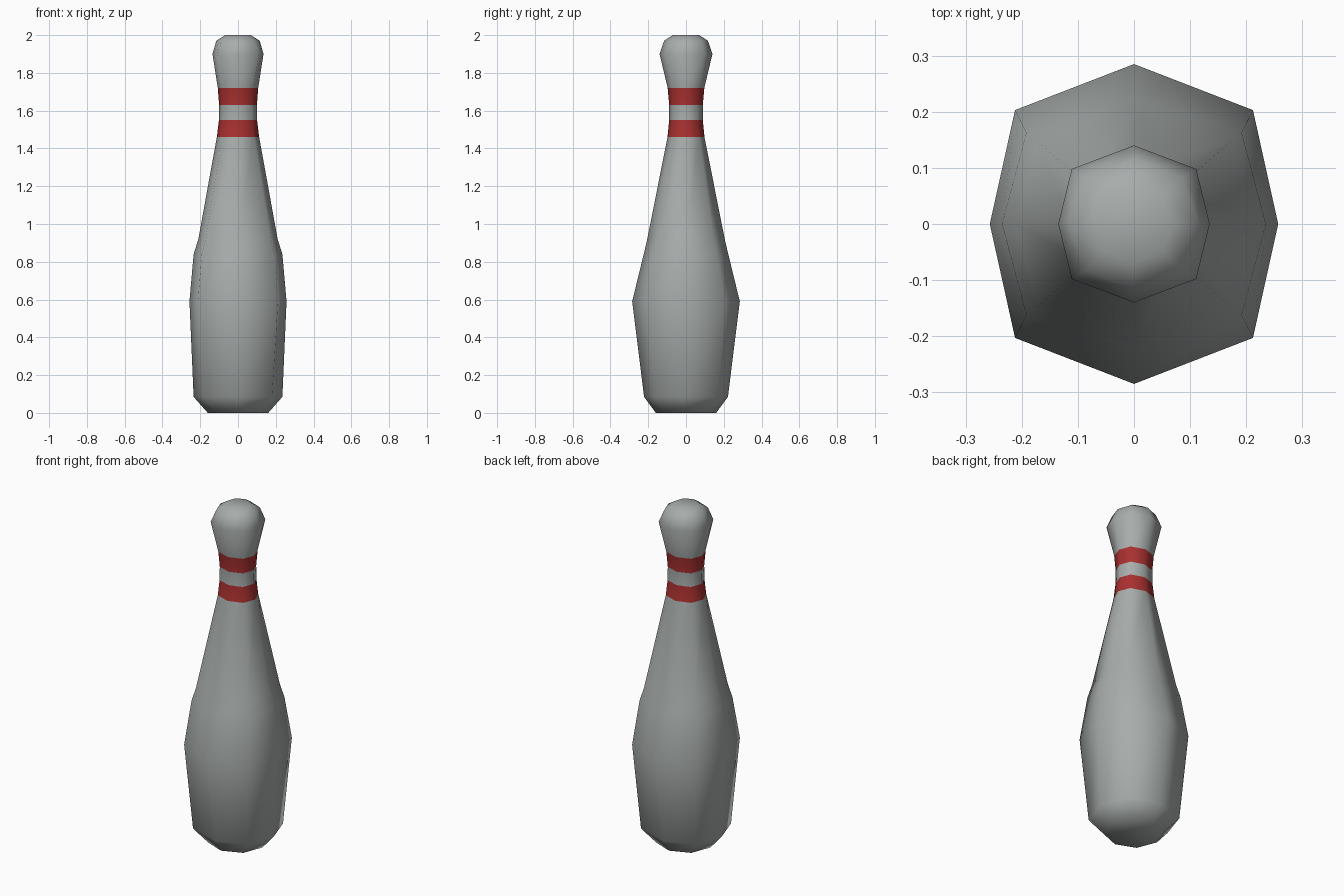
import bpy, bmesh

if "Cube" in bpy.data.objects:
    bpy.data.objects.remove(bpy.data.objects["Cube"])

def material(name, rgb):
    m = bpy.data.materials.new(name)
    m.diffuse_color = (*rgb, 1)
    m.use_nodes = True
    m.node_tree.nodes["Principled BSDF"].inputs["Base Color"].default_value = m.diffuse_color
    return m

# Eight-sided rings: height, side radius (x), front/back radius (y), diagonal corner (x, y)
rings = [
    (0.00, 0.160, 0.160, 0.115, 0.115),
    (0.085, 0.235, 0.222, 0.180, 0.165),
    (0.59, 0.257, 0.285, 0.212, 0.203),
    (0.84, 0.235, 0.224, 0.192, 0.162),
    (0.92, 0.210, 0.205, 0.172, 0.147),
    (1.46, 0.112, 0.098, 0.084, 0.070),
    (1.55, 0.101, 0.089, 0.076, 0.064),
    (1.63, 0.100, 0.089, 0.075, 0.064),
    (1.72, 0.107, 0.097, 0.081, 0.069),
    (1.90, 0.135, 0.140, 0.111, 0.098),
    (1.97, 0.115, 0.116, 0.086, 0.082),
    (2.00, 0.068, 0.070, 0.050, 0.049),
]

# Pin body: loft the rings and close both ends
bm = bmesh.new()
loops = []
for z, rx, ry, dx, dy in rings:
    outline = [(rx, 0), (dx, dy), (0, ry), (-dx, dy),
               (-rx, 0), (-dx, -dy), (0, -ry), (dx, -dy)]
    loops.append([bm.verts.new((x, y, z)) for x, y in outline])
for low, high in zip(loops, loops[1:]):
    for i in range(8):
        j = (i + 1) % 8
        bm.faces.new((low[i], low[j], high[j], high[i]))
bm.faces.new(loops[0][::-1])
bm.faces.new(loops[-1])

# Two red neck stripes, chosen by height
for f in bm.faces:
    f.smooth = True
    z = f.calc_center_median().z
    if 1.46 < z < 1.55 or 1.63 < z < 1.72:
        f.material_index = 1

mesh = bpy.data.meshes.new("bowling_pin")
bm.to_mesh(mesh)
bm.free()
mesh.materials.append(material("pale grey", (0.39, 0.42, 0.41)))
mesh.materials.append(material("stripe red", (0.40, 0.03, 0.03)))
pin = bpy.data.objects.new("bowling_pin", mesh)
bpy.context.collection.objects.link(pin)
